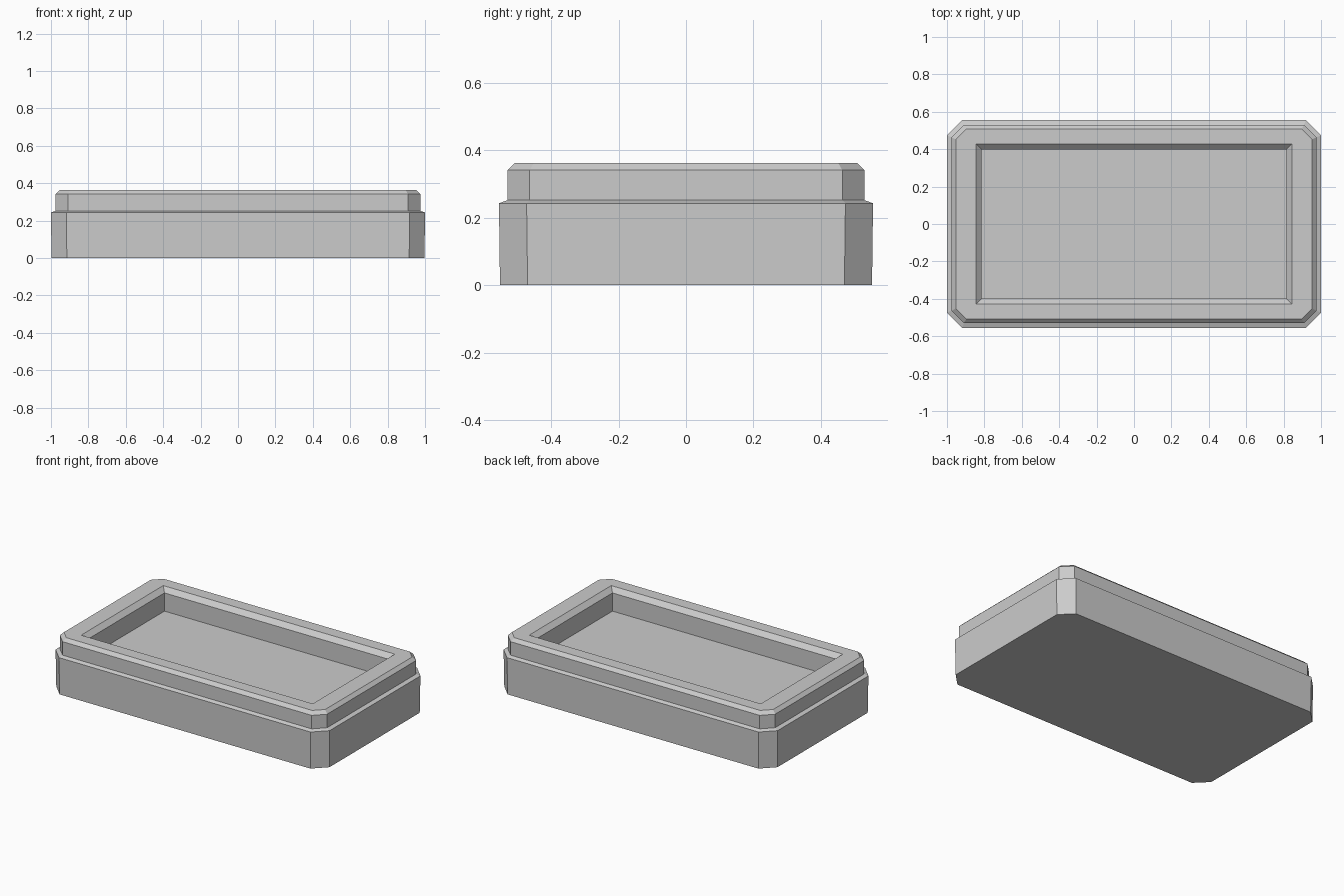
import bpy, bmesh

if "Cube" in bpy.data.objects:
    bpy.data.objects.remove(bpy.data.objects["Cube"])

bm = bmesh.new()


def octagon(x, y, z, c):
    """Rectangle with cut corners, two points per corner, counter-clockwise."""
    pts = [(x, -y + c), (x, y - c), (x - c, y), (-x + c, y),
           (-x, y - c), (-x, -y + c), (-x + c, -y), (x - c, -y)]
    pts = pts[1:] + pts[:1]
    return [bm.verts.new((px, py, z)) for px, py in pts]


def rectangle(x, y, z):
    """Plain rectangle in the same corner order as the octagon."""
    return [bm.verts.new((sx * x, sy * y, z))
            for sx, sy in ((1, 1), (-1, 1), (-1, -1), (1, -1))]


def loft(rings):
    for a, b in zip(rings, rings[1:]):
        n = len(a)
        for i in range(n):
            j = (i + 1) % n
            bm.faces.new((a[i], a[j], b[j], b[i]))


# Outer shell: lower body, sloped ledge, upper body, bevelled lip
outer = [octagon(*s) for s in (
    (0.997, 0.552, 0.0, 0.082),
    (1.0, 0.555, 0.243, 0.082),
    (0.975, 0.53, 0.252, 0.066),
    (0.975, 0.53, 0.341, 0.066),
    (0.953, 0.508, 0.362, 0.056))]
loft(outer)
bm.faces.new(reversed(outer[0]))

# Recess: bevelled mouth, straight walls, flat floor
inner = [rectangle(*s) for s in (
    (0.845, 0.428, 0.362),
    (0.815, 0.398, 0.333),
    (0.815, 0.398, 0.213))]
loft(inner)
bm.faces.new(inner[-1])

# Flat rim joining the octagonal lip to the rectangular mouth
lip, mouth = outer[-1], inner[0]
for i in range(4):
    a, b, c = lip[2 * i], lip[2 * i + 1], lip[(2 * i + 2) % 8]
    bm.faces.new((a, b, mouth[i]))
    bm.faces.new((b, c, mouth[(i + 1) % 4], mouth[i]))

bmesh.ops.recalc_face_normals(bm, faces=bm.faces)
mesh = bpy.data.meshes.new("shallow_tray")
bm.to_mesh(mesh)
bm.free()
tray = bpy.data.objects.new("shallow_tray", mesh)
bpy.context.collection.objects.link(tray)
